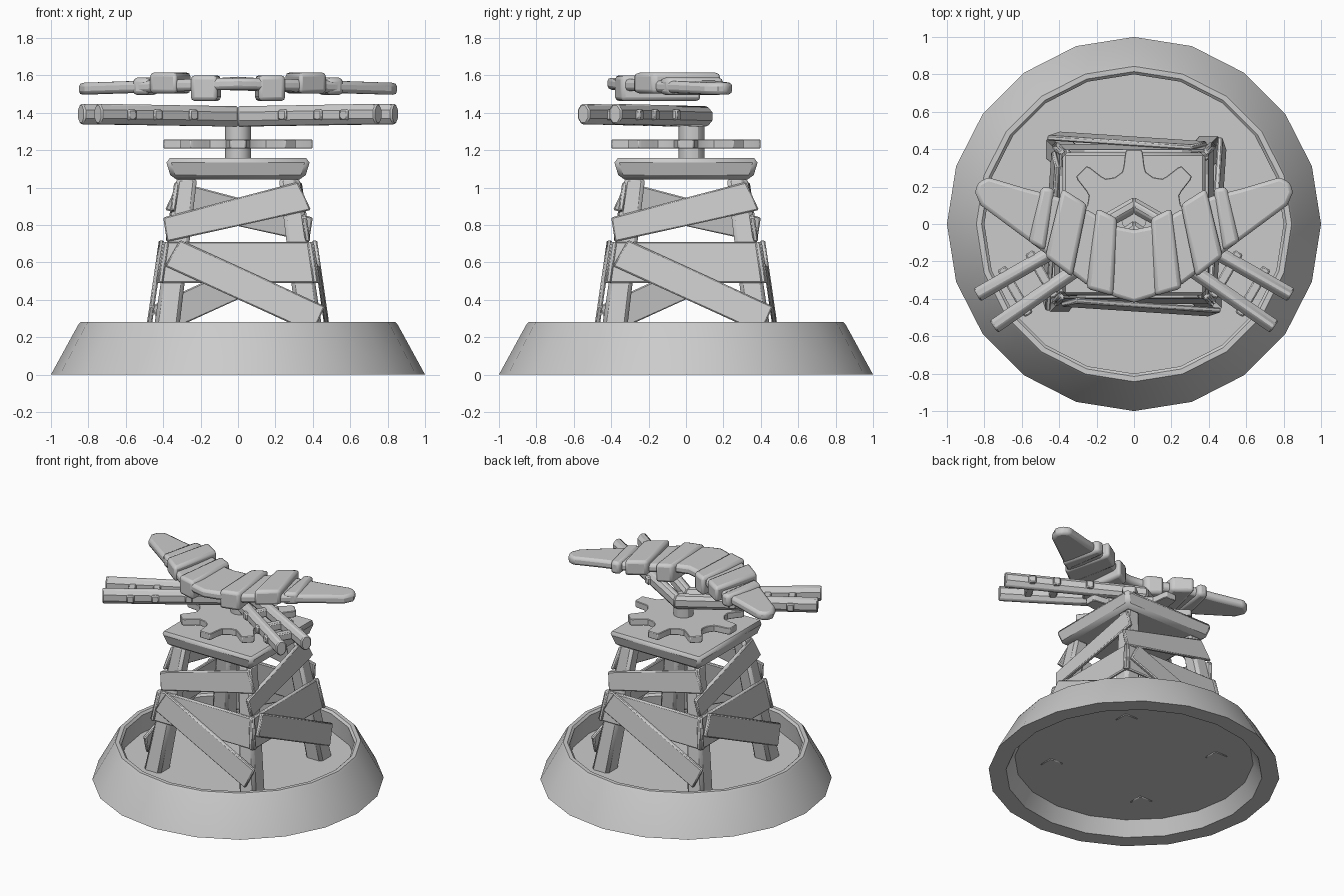
import bpy, bmesh, math
from mathutils import Vector, Matrix

if "Cube" in bpy.data.objects:
    bpy.data.objects.remove(bpy.data.objects["Cube"])


def finish(name, bm, bevel=0.0, segs=1, smooth=True):
    bmesh.ops.recalc_face_normals(bm, faces=bm.faces)
    me = bpy.data.meshes.new(name)
    bm.to_mesh(me)
    bm.free()
    ob = bpy.data.objects.new(name, me)
    bpy.context.collection.objects.link(ob)
    if bevel:
        m = ob.modifiers.new("bevel", 'BEVEL')
        m.width, m.segments = bevel, segs
        m.limit_method = 'ANGLE'
        m.angle_limit = math.radians(40)
    if smooth:
        bpy.ops.object.select_all(action='DESELECT')
        ob.select_set(True)
        bpy.context.view_layer.objects.active = ob
        bpy.ops.object.shade_smooth_by_angle(angle=math.radians(30))
    return ob


def loft(name, ring_a, ring_b, bevel=0.0, segs=1, turn=0.0, smooth=True):
    """Solid between two matching outlines, turned about z."""
    rot = Matrix.Rotation(turn, 3, 'Z')
    bm = bmesh.new()
    a = [bm.verts.new(rot @ Vector(p)) for p in ring_a]
    b = [bm.verts.new(rot @ Vector(p)) for p in ring_b]
    n = len(a)
    bm.faces.new(a)
    bm.faces.new(b)
    for i in range(n):
        j = (i + 1) % n
        bm.faces.new((a[i], a[j], b[j], b[i]))
    return finish(name, bm, bevel, segs, smooth)


def square(cx, cy, r, z):
    return [(cx + sx * r, cy + sy * r, z) for sx, sy in ((-1, -1), (1, -1), (1, 1), (-1, 1))]


def circle(n, r, z, cx=0, cy=0):
    return [(cx + r * math.sin(2 * math.pi * i / n), cy + r * math.cos(2 * math.pi * i / n), z)
            for i in range(n)]


# Base: 20-sided hollow tray, open underneath, with a sunken floor
profile = [(0, .105), (.82, .105), (.88, 0), (1, 0), (.855, .265), (.843, .28),
           (.815, .28), (.80, .265), (.81, .125), (0, .125)]
bm = bmesh.new()
rings = []
for r, z in profile:
    rings.append([bm.verts.new((0, 0, z))] * 20 if r == 0 else
                 [bm.verts.new(p) for p in circle(20, r, z)])
for ra, rb in zip(rings, rings[1:]):
    for i in range(20):
        j = (i + 1) % 20
        bm.faces.new(list(dict.fromkeys((ra[i], ra[j], rb[j], rb[i]))))
finish("base_tray", bm)

# Tower: legs and crossed planks, repeated on four sides
planks = {
    "level_plank": (.385, [(-.44, .49), (.44, .49), (.405, .71), (-.405, .71)]),
    "diagonal_plank": (.412, [(-.39, .58), (.40, .22), (.465, .365), (-.31, .72)]),
    "upper_plank": (.375, [(-.38, .71), (.39, .88), (.32, 1.03), (-.40, .84)]),
}
for k in range(4):
    turn = k * math.pi / 2
    loft(f"leg_{k}", square(.402, .402, .07, .10), square(.273, .273, .055, 1.055),
         .02, 1, turn)
    for name, (depth, pts) in planks.items():
        def place(t):
            return [(u, -(depth + t - .145 * (z - .6)), z) for u, z in pts]
        loft(f"{name}_{k}", place(0), place(.028), .007, 1, turn)

# Platform: slightly flared square slab
loft("platform", square(0, 0, .355, 1.043), square(0, 0, .39, 1.157), .025, 1)

# Post and cogwheel
loft("post", circle(12, .07, 1.14, 0, .03), circle(12, .07, 1.40, 0, .03))
cog = []
for t in range(8):
    for ang, r in ((-13, .285), (-10.5, .31), (-7, .385), (-5.5, .40),
                   (5.5, .40), (7, .385), (10.5, .31), (13, .285), (22.5, .27)):
        a = math.radians(90 + t * 45 + ang)
        cog.append((r * math.cos(a), r * math.sin(a)))
loft("cogwheel", [(x, y, 1.208) for x, y in cog], [(x, y, 1.257) for x, y in cog], .004)

# Paired rods with rungs, left and right, mitred at the centre
for s, side in ((1, "right"), (-1, "left")):
    rods = {"rear_rod": ((0, .10), (.84, -.38)), "front_rod": ((0, -.03), (.75, -.55))}
    for name, (p, q) in rods.items():
        p, q = Vector(p), Vector(q)
        d = (q - p).normalized()
        nrm = Vector((-d.y, d.x))
        start, end = [], []
        for i in range(8):
            a = math.radians(22.5 + 45 * i)
            w, h = .042 * math.cos(a), .059 * math.sin(a)
            v = p + nrm * w
            v = v - d * (v.x / d.x)
            start.append((s * v.x, v.y, 1.38 + h))
            v = q + nrm * w
            end.append((s * v.x, v.y, 1.393 + h))
        loft(f"{side}_{name}", start, end, .008)
    for i, x in enumerate((.26, .45, .59)):
        f = Vector((x, -.03 - x * .693))
        d = Vector((.5, .86)).normalized()
        nrm = Vector((d.y, -d.x))
        g = f + d * ((.10 - .571 * f.x - f.y) / (d.y + .571 * d.x))
        ends = []
        for c in (f - d * .055, g + d * .06):
            ends.append([(s * (c.x + nrm.x * a), c.y + nrm.y * a, 1.388 + b)
                         for a, b in ((-.026, -.028), (.026, -.028), (.026, .028), (-.026, .028))])
        loft(f"{side}_rung_{i}", ends[0], ends[1], .008)

# Curved wing-shaped blade on top
half = [(.10, -.39), (.26, -.32), (.43, -.19), (.55, -.10), (.82, .10), (.85, .17), (.835, .22),
        (.78, .25), (.58, .19), (.42, .15), (.24, .07), (.10, -.01)]
outline = [(0, -.42)] + half + [(0, -.03)] + [(-x, y) for x, y in reversed(half)]


def blade(t):
    return [(x, y, 1.557 - .035 * abs(x) + t) for x, y in outline]


loft("blade", blade(-.032), blade(.032), .02, 2)

# Wrapped bands around the blade
bands = [
    ("inner_band", 1.462, 1.60, [(.11, -.385), (.255, -.345), (.20, .085), (.09, .03)]),
    ("middle_band", 1.502, 1.615, [(.33, -.285), (.475, -.175), (.385, .19), (.25, .105)]),
    ("outer_band", 1.495, 1.587, [(.475, -.145), (.565, -.095), (.495, .20), (.425, .19)]),
]
for s, side in ((1, "right"), (-1, "left")):
    for name, z0, z1, pts in bands:
        loft(f"{side}_{name}", [(s * x, y, z0) for x, y in pts],
             [(s * x, y, z1) for x, y in pts], .022, 2)
